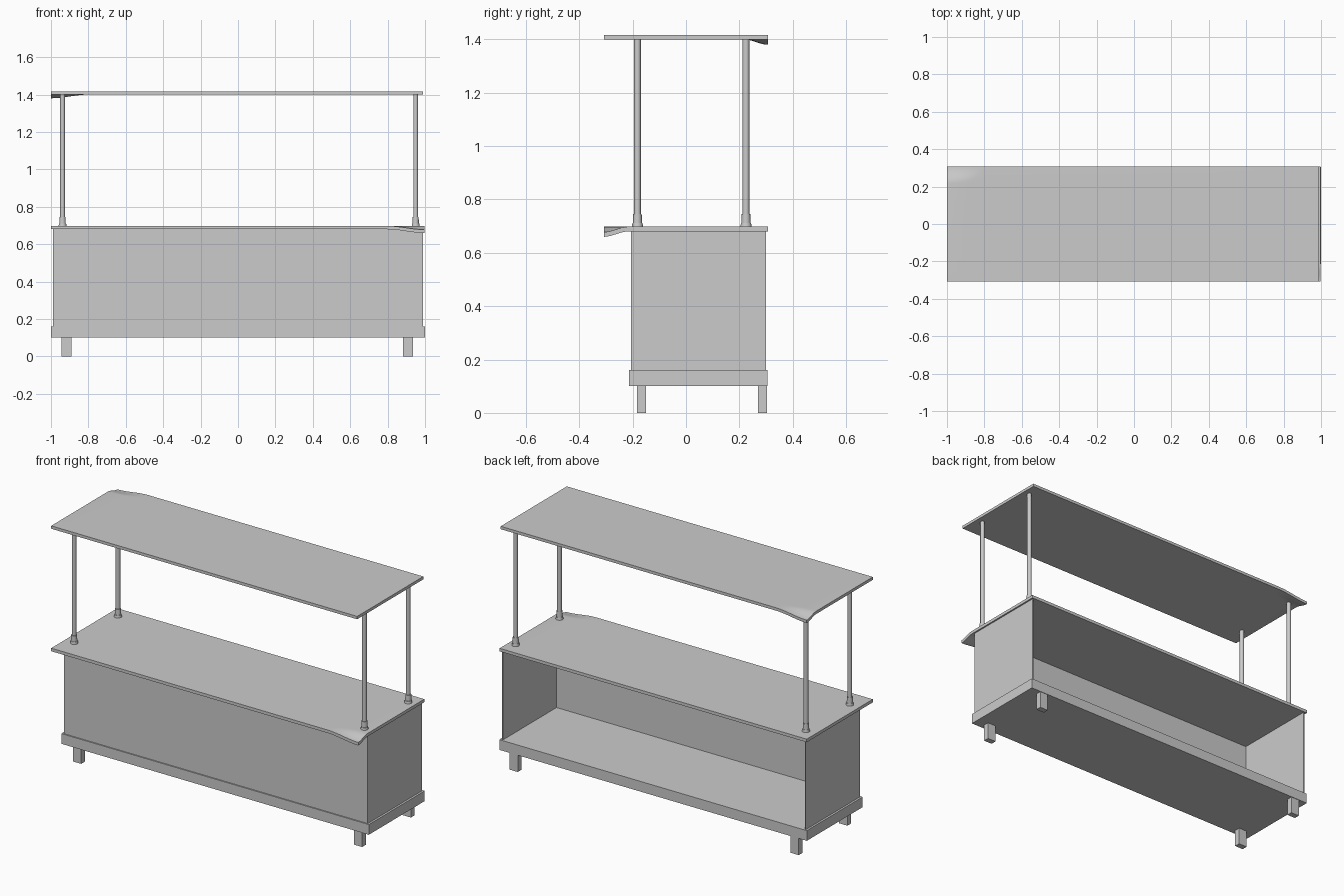
import bpy, bmesh
from math import hypot, radians
from mathutils import Vector

cube = bpy.data.objects.get("Cube")
if cube:
    bpy.data.objects.remove(cube)

grey = bpy.data.materials.new("plain grey")
grey.use_nodes = True
colour = (0.6, 0.6, 0.6, 1)
grey.diffuse_color = colour
grey.node_tree.nodes["Principled BSDF"].inputs["Base Color"].default_value = colour


def finish(name, bm, smooth=False):
    mesh = bpy.data.meshes.new(name)
    bmesh.ops.recalc_face_normals(bm, faces=bm.faces)
    bm.to_mesh(mesh)
    bm.free()
    mesh.materials.append(grey)
    obj = bpy.data.objects.new(name, mesh)
    bpy.context.collection.objects.link(obj)
    if smooth:
        bpy.ops.object.select_all(action='DESELECT')
        obj.select_set(True)
        bpy.context.view_layer.objects.active = obj
        bpy.ops.object.shade_smooth_by_angle(angle=radians(35))
    return obj


def add_box(bm, low, high):
    low, high = Vector(low), Vector(high)
    for v in bmesh.ops.create_cube(bm, size=1)["verts"]:
        v.co = (low + high) / 2 + v.co * (high - low)


def box(name, low, high):
    bm = bmesh.new()
    add_box(bm, low, high)
    return finish(name, bm)


def tube(bm, x, y, bottom, top, r1, r2):
    verts = bmesh.ops.create_cone(bm, cap_ends=True, segments=16, radius1=r1,
                                  radius2=r2, depth=top - bottom)["verts"]
    bmesh.ops.translate(bm, verts=verts, vec=(x, y, (bottom + top) / 2))


def drooped_board(name, low, high, corner):
    """Thin board with one softly sagging corner."""
    bm = bmesh.new()
    add_box(bm, low, high)
    cx, cy = corner
    reach_x, reach_y, steps = 0.2, 0.09, 8
    for i in range(1, steps + 1):
        for axis, reach in ((0, reach_x), (1, reach_y)):
            point, normal = Vector((cx, cy, 0)), Vector((0, 0, 0))
            point[axis] -= (1 if corner[axis] > 0 else -1) * reach * i / steps
            normal[axis] = 1
            geom = bm.verts[:] + bm.edges[:] + bm.faces[:]
            bmesh.ops.bisect_plane(bm, geom=geom, plane_co=point, plane_no=normal)
    for v in bm.verts:
        t = max(0, 1 - hypot((v.co.x - cx) / reach_x, (v.co.y - cy) / reach_y))
        v.co.z -= 0.02 * t * t * (3 - 2 * t)
    return finish(name, bm, smooth=True)


# Base slab and feet
box("base_slab", (-1, -0.213, 0.10), (1, 0.306, 0.16))
for side, x in (("right", -0.918), ("left", 0.909)):
    for end, y in (("front", -0.167), ("back", 0.286)):
        box(f"{end}_{side}_foot", (x - 0.027, y - 0.017, 0), (x + 0.027, y + 0.017, 0.10))

# Cabinet walls, open at the back
wall = 0.006
box("front_panel", (-0.988, -0.206, 0.16), (0.988, -0.203, 0.68))
for side, s in (("right", -1), ("left", 1)):
    x1, x2 = sorted((s * 0.988, s * (0.988 - wall)))
    box(f"{side}_wall", (x1, -0.203, 0.16), (x2, 0.299, 0.68))

# Three flush lining panels inside the front
for name, x1, x2 in (("right", -0.982, -0.69), ("middle", -0.69, 0.69), ("left", 0.69, 0.982)):
    box(f"{name}_lining", (x1, -0.203, 0.16), (x2, -0.2, 0.68))

# Counter and canopy
drooped_board("countertop", (-1, -0.307, 0.68), (0.997, 0.307, 0.698), (0.997, -0.307))
drooped_board("canopy", (-1, -0.307, 1.40), (0.99, 0.307, 1.417), (-1, 0.307))

# Canopy poles with stepped collars
for side, x in (("right", -0.938), ("left", 0.95)):
    for end, y in (("front", -0.182), ("back", 0.225)):
        bm = bmesh.new()
        tube(bm, x, y, 0.698, 1.40, 0.0125, 0.0125)
        finish(f"{end}_{side}_pole", bm, smooth=True)
        bm = bmesh.new()
        tube(bm, x, y, 0.698, 0.712, 0.021, 0.019)
        tube(bm, x, y, 0.712, 0.746, 0.017, 0.016)
        finish(f"{end}_{side}_collar", bm, smooth=True)
